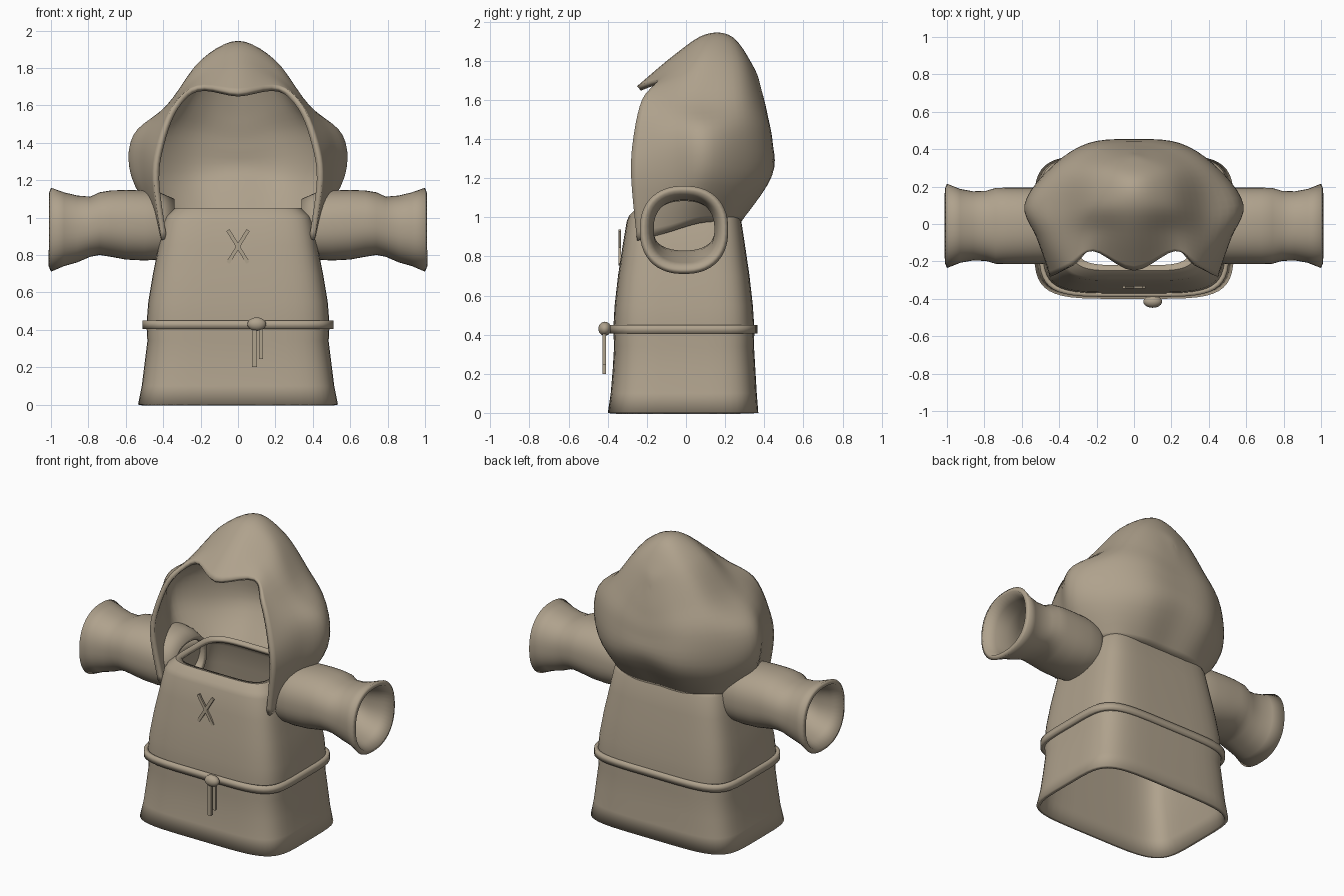
import bpy, bmesh, math
from mathutils import Vector

if "Cube" in bpy.data.objects:
    bpy.data.objects.remove(bpy.data.objects["Cube"], do_unlink=True)

cloth = bpy.data.materials.new("tan cloth")
cloth.use_nodes = True
tan = (0.43, 0.36, 0.265, 1)
cloth.diffuse_color = tan
shader = cloth.node_tree.nodes["Principled BSDF"]
shader.inputs["Base Color"].default_value = tan
shader.inputs["Roughness"].default_value = 0.9


def finish(obj, thickness=0, angle=40):
    """Apply the cloth material, wall thickness and smooth shading."""
    obj.data.materials.clear()
    obj.data.materials.append(cloth)
    if thickness:
        wall = obj.modifiers.new("wall", "SOLIDIFY")
        wall.thickness = thickness
        wall.offset = -1
    bpy.ops.object.select_all(action="DESELECT")
    obj.select_set(True)
    bpy.context.view_layer.objects.active = obj
    bpy.ops.object.shade_smooth_by_angle(angle=math.radians(angle))
    return obj


def spline(points, steps, before=None, after=None):
    """Smooth path that passes through every point."""
    pts = [before or points[0]] + list(points) + [after or points[-1]]
    path = []
    for a, b, c, d in zip(pts, pts[1:], pts[2:], pts[3:]):
        for s in range(steps):
            t = s / steps
            path.append(b + (c - a) * t / 2
                        + (a * 2 - b * 5 + c * 4 - d) * t * t / 2
                        + (b * 3 - a - c * 3 + d) * t ** 3 / 2)
    return path + [points[-1]]


def skin(name, rows, closed, thickness):
    """Join rows of points into a sheet with outward normals."""
    bm = bmesh.new()
    grid = [[bm.verts.new(p) for p in row] for row in rows]
    for low, high in zip(grid, grid[1:]):
        count = len(low)
        for i in range(count if closed else count - 1):
            j = (i + 1) % count
            bm.faces.new((low[i], low[j], high[j], high[i]))
    bmesh.ops.remove_doubles(bm, verts=bm.verts, dist=0.0005)
    bmesh.ops.recalc_face_normals(bm, faces=bm.faces)
    middle = sum((v.co for v in bm.verts), Vector()) / len(bm.verts)
    if sum(f.normal.dot(f.calc_center_median() - middle) * f.calc_area()
           for f in bm.faces) < 0:
        bmesh.ops.reverse_faces(bm, faces=bm.faces)
    mesh = bpy.data.meshes.new(name)
    bm.to_mesh(mesh)
    bm.free()
    obj = bpy.data.objects.new(name, mesh)
    bpy.context.collection.objects.link(obj)
    return finish(obj, thickness)


def ring(half_a, half_b, power, sides=48):
    """Rounded rectangle as pairs of coordinates."""
    pairs = []
    for i in range(sides):
        angle = math.tau * (i + 0.5) / sides
        c, s = math.cos(angle), math.sin(angle)
        pairs.append((half_a * math.copysign(abs(c) ** (2 / power), c),
                      half_b * math.copysign(abs(s) ** (2 / power), s)))
    return pairs


def body_ring(z, half_x, front, back):
    mid, half_y = (front + back) / 2, (back - front) / 2
    return [Vector((a, mid + b, z)) for a, b in ring(half_x, half_y, 5)]


# Robe body: height, half width, front, back
body = [(0, .535, -.4, .37), (.1, .515, -.385, .362), (.22, .5, -.375, .355),
        (.34, .485, -.368, .348), (.43, .49, -.372, .35), (.55, .48, -.365, .342),
        (.7, .455, -.348, .325), (.85, .425, -.325, .303), (.98, .4, -.303, .283),
        (1.01, .385, -.29, .27), (1.05, .34, -.25, .23), (1.045, .31, -.22, .2)]
skin("robe_body", [body_ring(*r) for r in body], True, 0.025)

# Belt band around the waist
skin("belt", [body_ring(z, .51, -.39, .365) for z in (.405, .45)], True, 0.025)

# Sleeves: distance from centre, bottom, top, half depth
sleeve = [(.34, .8, 1.1, .17), (.42, .775, 1.135, .195), (.5, .77, 1.145, .205),
          (.6, .775, 1.148, .205), (.68, .79, 1.145, .205), (.74, .8, 1.135, .203),
          (.79, .79, 1.112, .188), (.86, .76, 1.118, .185), (.93, .74, 1.135, .198),
          (1, .71, 1.16, .226)]
for side, label in ((1, "left"), (-1, "right")):
    rows = [[Vector((side * x, b - .01, (low + high) / 2 + a))
             for a, b in ring((high - low) / 2, depth, 2.3)]
            for x, low, high, depth in sleeve]
    skin(label + "_sleeve", rows, True, 0.03)

# Hood: half arches from the face rim to the back seam, each from hem to crown
arches = [
    [(.41, -.25, .88), (.45, -.28, 1.2), (.42, -.27, 1.4),
     (.345, -.225, 1.6), (.22, -.145, 1.7), (0, -.25, 1.67)],
    [(.42, -.1, .92), (.51, -.08, 1.2), (.5, -.08, 1.43),
     (.37, -.08, 1.6), (.2, -.04, 1.76), (0, -.06, 1.83)],
    [(.42, .07, .97), (.57, .1, 1.22), (.56, .1, 1.44),
     (.38, .08, 1.6), (.2, .1, 1.84), (0, .1, 1.935)],
    [(.34, .22, .98), (.44, .29, 1.2), (.43, .3, 1.44),
     (.32, .28, 1.62), (.17, .26, 1.82), (0, .24, 1.92)],
    [(.18, .28, .98), (.24, .42, 1.2), (.24, .42, 1.42),
     (.18, .385, 1.58), (.1, .345, 1.74), (0, .35, 1.76)],
    [(0, .28, .98), (0, .44, 1.22), (0, .443, 1.38),
     (0, .42, 1.51), (0, .4, 1.6), (0, .38, 1.67)],
]


def flip(p):
    return Vector((-p.x, p.y, p.z))


full = []
for arch in arches:
    half = [Vector(p) for p in arch]
    full.append(half + [flip(p) for p in reversed(half[:-1])])
columns = []
for column in zip(*full):
    columns.append(spline(column, 5, after=flip(column[-2])))
skin("hood", [spline(row, 5) for row in zip(*columns)], False, 0.03)


def bar(name, centre, size, tilt=0):
    bpy.ops.mesh.primitive_cube_add(size=1, location=centre, rotation=(0, tilt, 0))
    obj = bpy.context.object
    obj.name = name
    obj.scale = size
    return finish(obj)


# Crossed chest stitches
for tilt, label in ((.55, "first"), (-.55, "second")):
    bar(label + "_stitch", (0, -.338, .845), (.02, .012, .205), tilt)

# Belt knot with two hanging cords
bpy.ops.mesh.primitive_uv_sphere_add(segments=24, ring_count=12, location=(.1, -.415, .43))
knot = bpy.context.object
knot.name = "belt_knot"
knot.scale = (.05, .033, .036)
finish(knot)
bar("long_cord", (.088, -.418, .305), (.025, .02, .21))
bar("short_cord", (.122, -.418, .325), (.022, .02, .16))
